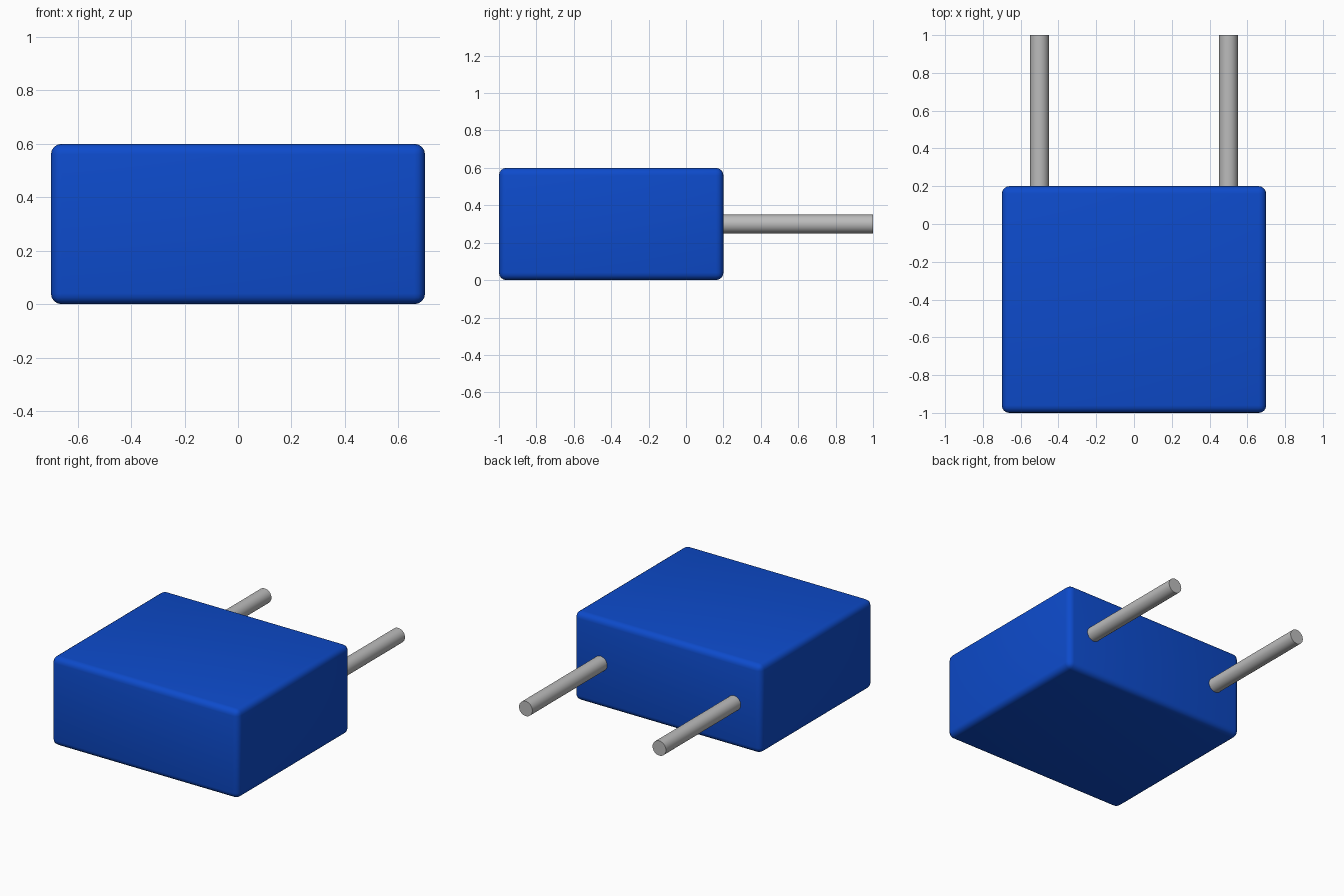
import bpy
import math

cube = bpy.data.objects.get("Cube")
if cube:
    bpy.data.objects.remove(cube, do_unlink=True)


def make_material(name, colour):
    mat = bpy.data.materials.new(name)
    mat.use_nodes = True
    mat.diffuse_color = colour
    mat.node_tree.nodes["Principled BSDF"].inputs["Base Color"].default_value = colour
    return mat


blue = make_material("blue plastic", (0.004, 0.07, 0.6, 1))
grey = make_material("grey metal", (0.5, 0.5, 0.5, 1))

# Rounded box body
bpy.ops.mesh.primitive_cube_add(size=1, location=(0, -0.4, 0.3))
body = bpy.context.object
body.name = "body"
body.scale = (1.4, 1.2, 0.6)
bpy.ops.object.transform_apply(location=False, rotation=False, scale=True)
body.data.materials.append(blue)
bevel = body.modifiers.new("rounded_edges", 'BEVEL')
bevel.width = 0.04
bevel.segments = 4
bpy.ops.object.modifier_apply(modifier=bevel.name)
bpy.ops.object.shade_smooth_by_angle(angle=math.radians(35))

# Two round pins reaching out of the back, rooted inside the body
PIN_START, PIN_END = 0.1, 1.0
for name, x in (("left_pin", 0.5), ("right_pin", -0.5)):
    bpy.ops.mesh.primitive_cylinder_add(
        vertices=32, radius=0.05, depth=PIN_END - PIN_START,
        location=(x, (PIN_START + PIN_END) / 2, 0.3),
        rotation=(math.radians(90), 0, 0))
    pin = bpy.context.object
    pin.name = name
    pin.data.materials.append(grey)
    bpy.ops.object.shade_smooth_by_angle(angle=math.radians(35))
